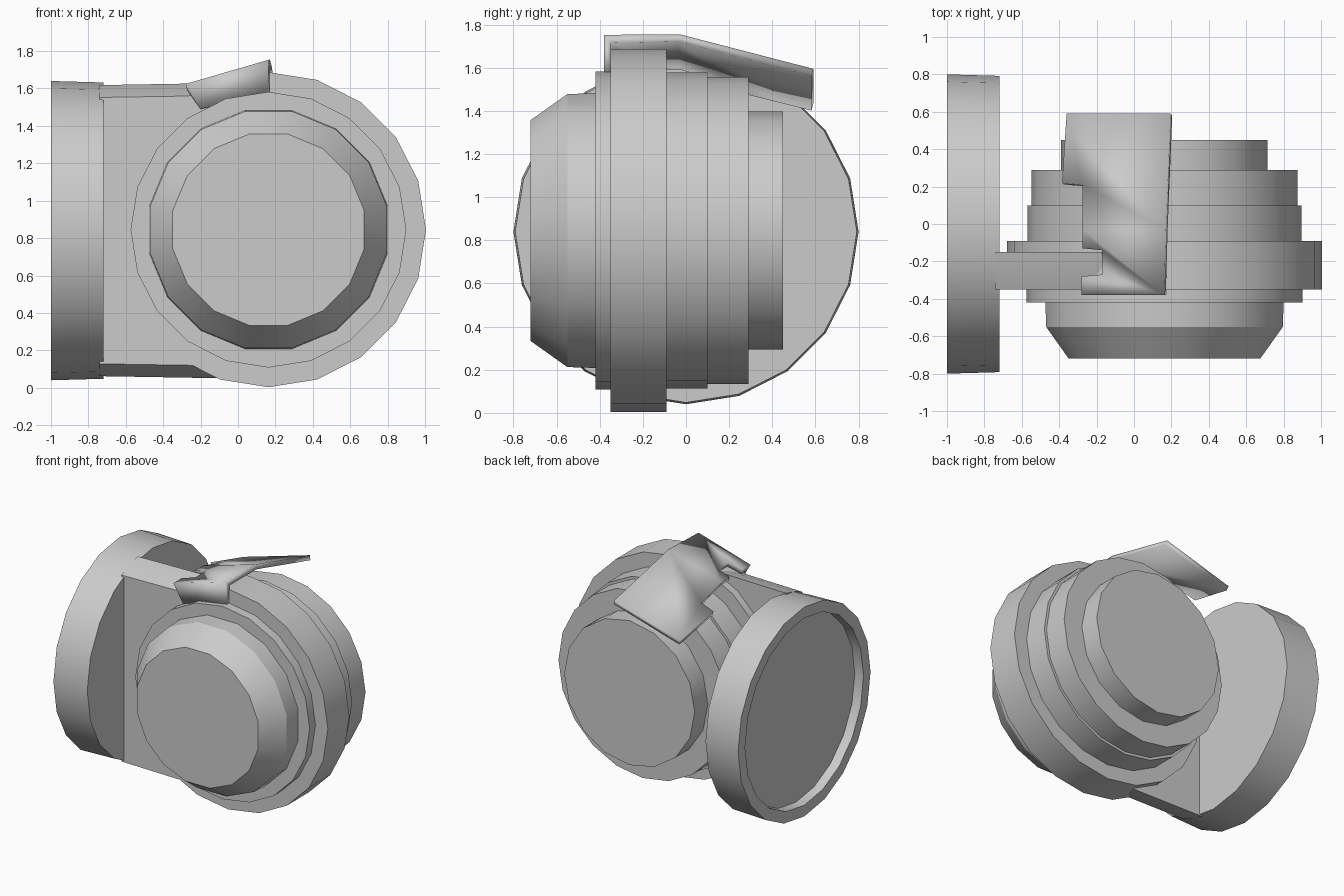
import bpy, bmesh, math

cube = bpy.data.objects.get("Cube")
if cube:
    bpy.data.objects.remove(cube, do_unlink=True)

grey = bpy.data.materials.new("plain_grey")
grey.use_nodes = True
colour = (0.6, 0.6, 0.6, 1)
grey.diffuse_color = colour
grey.node_tree.nodes["Principled BSDF"].inputs["Base Color"].default_value = colour

CX, CZ = 0.163, 0.845      # axis of the drum
DISC_Z, DISC_R = 0.84, 0.8


def finish(name, bm):
    bmesh.ops.recalc_face_normals(bm, faces=bm.faces[:])
    mesh = bpy.data.meshes.new(name)
    bm.to_mesh(mesh)
    bm.free()
    mesh.materials.append(grey)
    obj = bpy.data.objects.new(name, mesh)
    bpy.context.collection.objects.link(obj)
    bpy.ops.object.select_all(action='DESELECT')
    obj.select_set(True)
    bpy.context.view_layer.objects.active = obj
    bpy.ops.object.shade_smooth_by_angle(angle=math.radians(32))
    return obj


def lathe(name, profile, sides, axis='Y', turn=0.0):
    """Spin (radius, position) points round an axis and cap both ends."""
    bm = bmesh.new()
    rings = []
    for r, p in profile:
        ring = []
        for i in range(sides):
            a = math.tau * (i + turn) / sides
            u, v = r * math.cos(a), r * math.sin(a)
            co = (CX + u, p, CZ + v) if axis == 'Y' else (p, u, DISC_Z + v)
            ring.append(bm.verts.new(co))
        rings.append(ring)
    for a, b in zip(rings, rings[1:]):
        for i in range(sides):
            j = (i + 1) % sides
            bm.faces.new((a[i], a[j], b[j], b[i]))
    bm.faces.new(rings[0])
    bm.faces.new(rings[-1])
    return finish(name, bm)


# Drum: stacked steps from front to back
lathe("front_cap", [(0.522, -0.72), (0.645, -0.55), (0.65, -0.40)], 16, turn=0.5)
lathe("front_ring", [(0.737, -0.42), (0.737, -0.33)], 20)
lathe("wide_band", [(0.842, -0.35), (0.842, -0.09)], 20)
lathe("rear_step_large", [(0.732, -0.11), (0.732, 0.10)], 20)
lathe("rear_step_middle", [(0.712, 0.08), (0.712, 0.29)], 20)
lathe("rear_step_small", [(0.552, 0.27), (0.552, 0.45)], 16)

# Side disc with a recessed outer face
lathe("side_disc", [(0.71, -0.93), (0.715, -1.0), (DISC_R, -1.0), (0.792, -0.72)],
      20, axis='X')

# Neck: a slice of the disc's outline carried over to the wide band
bm = bmesh.new()
ys = [-0.35, -0.25, -0.15]
outline = [(y, s * math.sqrt(DISC_R ** 2 - y * y))
           for s, row in ((1, ys), (-1, ys[::-1])) for y in row]
ends = [[bm.verts.new((x, y, DISC_Z + h * k)) for y, h in outline]
        for x, k in ((-0.74, 0.99), (-0.06, 1.005))]
for i in range(len(outline)):
    j = (i + 1) % len(outline)
    bm.faces.new((ends[0][i], ends[0][j], ends[1][j], ends[1][i]))
for end in ends:
    bm.faces.new(end)
finish("neck", bm)

# Clip: tilted plate with a notch, a bent-down tail and a front lip
bm = bmesh.new()


def clip_point(x, y):
    z = 1.752 + 0.29 * (x - 0.16) - 0.27 * max(0, y + 0.03)
    return bm.verts.new((x, y, z))


front_l, front_r = clip_point(-0.28, -0.38), clip_point(0.16, -0.38)
bend_l, bend_r = clip_point(-0.275, -0.03), clip_point(0.17, -0.03)
notch = [clip_point(*p) for p in
         ((-0.275, -0.13), (-0.17, -0.14), (-0.17, -0.27), (-0.28, -0.28))]
tail = [clip_point(*p) for p in
        ((0.195, 0.59), (-0.36, 0.59), (-0.385, 0.22), (-0.275, 0.21))]
lip = [bm.verts.new(p) for p in ((-0.20, -0.38, 1.49), (0.17, -0.38, 1.58))]
bm.faces.new([front_l, front_r, bend_r, bend_l] + notch)
bm.faces.new([bend_l, bend_r] + tail)
bm.faces.new([lip[0], lip[1], front_r, front_l])
clip = finish("top_clip", bm)
# keep the plate's outer side facing up
if clip.data.polygons[0].normal.z < 0:
    clip.data.flip_normals()
thick = clip.modifiers.new("thickness", 'SOLIDIFY')
thick.thickness = 0.035
thick.offset = -1
thick.use_even_offset = True
